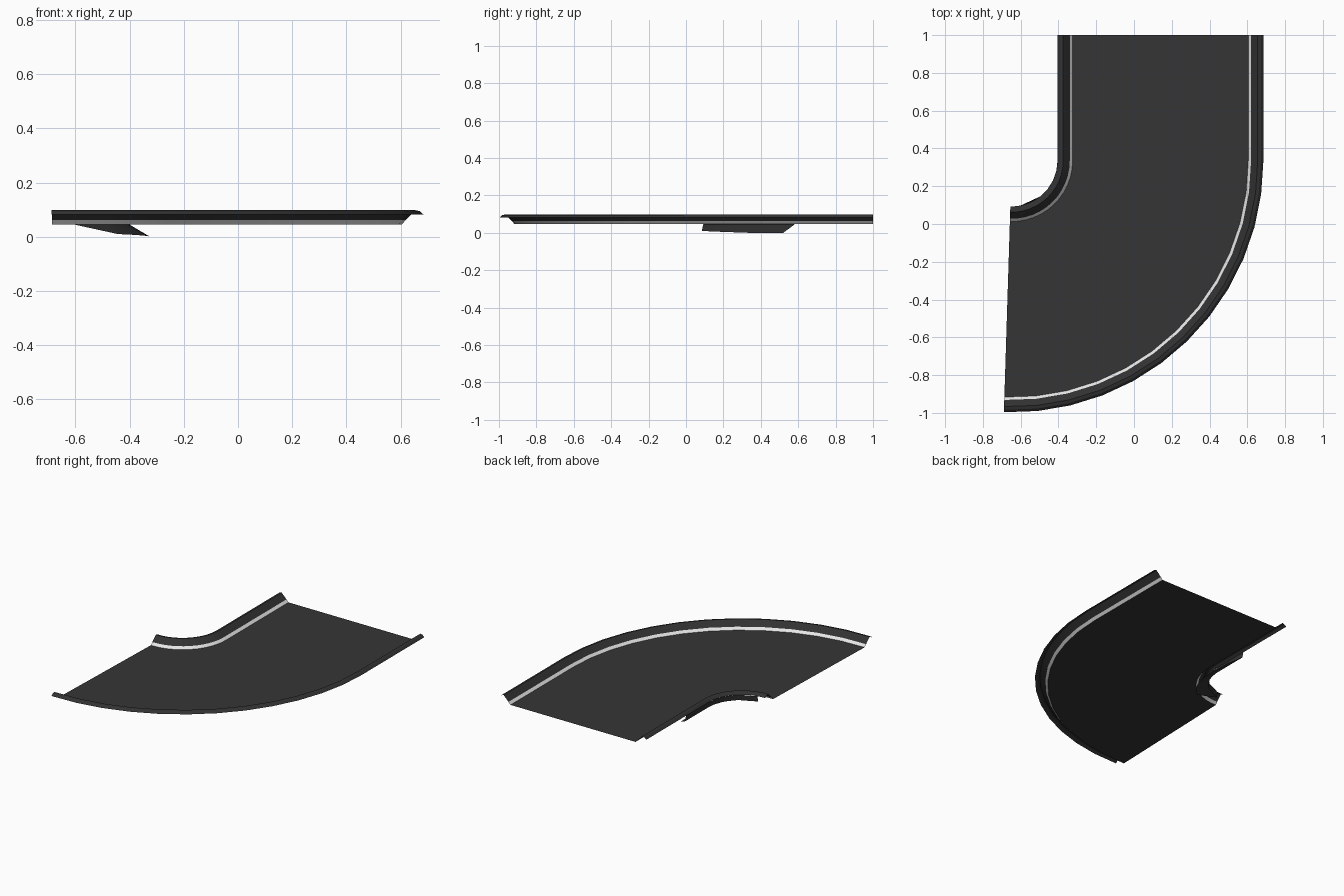
import bpy
from math import sin, cos, radians

cube = bpy.data.objects.get("Cube")
if cube:
    bpy.data.objects.remove(cube)


def material(name, value):
    m = bpy.data.materials.new(name)
    m.use_nodes = True
    colour = (value, value, value, 1)
    m.diffuse_color = colour
    m.node_tree.nodes["Principled BSDF"].inputs["Base Color"].default_value = colour
    return m


ROAD = material("dark asphalt", 0.036)
CURB = material("dark curb", 0.032)
WHITE = material("white line", 0.8)

# Bend centre, floor edges and heights
CX, CY = -0.647, 0.335
INNER, OUTER, FLOOR = 0.322, 1.252, 0.046
END, STEPS = 91.8, 12


def place(s, r, z):
    """Negative s runs back along the straight, positive s is the bend in degrees."""
    if s <= 0:
        return (CX + r, CY - s, z)
    a = radians(s)
    return (CX + r * cos(a), CY - r * sin(a), z)


def sheet(name, rows, mat):
    """Skin equal rows of points into an open surface."""
    n = len(rows[0])
    verts = [p for row in rows for p in row]
    faces = [(i * n + j, (i + 1) * n + j, (i + 1) * n + j + 1, i * n + j + 1)
             for i in range(len(rows) - 1) for j in range(n - 1)]
    mesh = bpy.data.meshes.new(name)
    mesh.from_pydata(verts, [], faces)
    mesh.materials.append(mat)
    mesh.validate()
    obj = bpy.data.objects.new(name, mesh)
    bpy.context.collection.objects.link(obj)
    bpy.ops.object.select_all(action="DESELECT")
    obj.select_set(True)
    bpy.context.view_layer.objects.active = obj
    bpy.ops.object.shade_smooth_by_angle(angle=radians(25))
    return obj


stations = [CY - 1] + [END * i / STEPS for i in range(STEPS + 1)]


def sweep(name, profile, mat):
    sheet(name, [[place(s, r, z) for r, z in profile] for s in stations], mat)


# Road floor
sweep("road_floor", [(INNER, FLOOR), (OUTER, FLOOR)], ROAD)

# Edge lines and rolled curbs, as offsets away from the floor
line = [(0, FLOOR), (0.015, 0.062)]
curb = [(0.015, 0.062), (0.035, 0.083), (0.05, 0.098), (0.067, 0.094), (0.08, 0.082)]
for part, profile, mat in (("line", line, WHITE), ("curb", curb, CURB)):
    sweep("outer_" + part, [(OUTER + d, z) for d, z in profile], mat)
    sweep("inner_" + part, [(INNER - d, z) for d, z in reversed(profile)], mat)

# Skirt hanging under the inner curb, tapering out at both ends
LIP = INNER - 0.08
rows = []
for s in (-0.245, -0.185, 0, 13, 26, 39, 51, 79):
    tip = s in (-0.245, 79)
    low = (LIP + 0.006, 0.044) if tip else (INNER, 0.0 if s < 0 else 0.01 * s / 51)
    rows.append([place(s, LIP, 0.082), place(s, LIP + 0.004, 0.045), place(s, *low)])
sheet("inner_skirt", rows, CURB)
